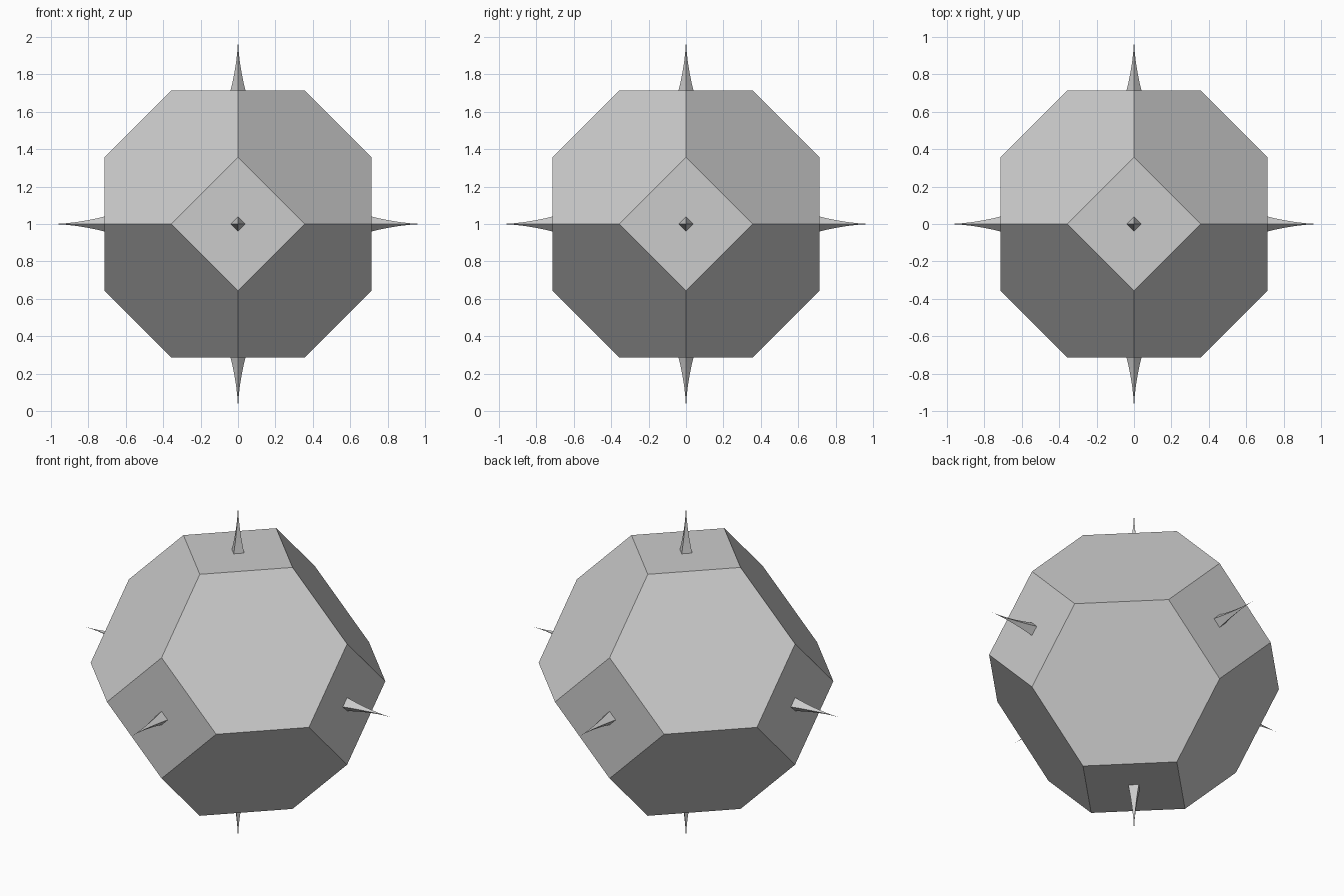
import bpy, bmesh
from itertools import permutations, product
from math import radians
from mathutils import Vector

if "Cube" in bpy.data.objects:
    bpy.data.objects.remove(bpy.data.objects["Cube"])

CENTRE = Vector((0, 0, 1))
UNIT = 0.3565          # truncated octahedron: permutations of (0, 1, 2) * UNIT
FACE = 2 * UNIT        # distance of the square faces from the centre


def finish(bm, name):
    bmesh.ops.recalc_face_normals(bm, faces=bm.faces)
    mesh = bpy.data.meshes.new(name)
    bm.to_mesh(mesh)
    bm.free()
    obj = bpy.data.objects.new(name, mesh)
    obj.location = CENTRE
    bpy.context.collection.objects.link(obj)
    return obj


# Body: hull of the 24 corners, merged to 8 hexagons and 6 squares
bm = bmesh.new()
corners = {(a * p[0], b * p[1], c * p[2])
           for p in permutations((0, 1, 2))
           for a, b, c in product((-1, 1), repeat=3)}
for c in sorted(corners):
    bm.verts.new(Vector(c) * UNIT)
bmesh.ops.convex_hull(bm, input=bm.verts)
bmesh.ops.dissolve_limit(bm, angle_limit=radians(2), verts=bm.verts, edges=bm.edges)
finish(bm, "body")


# Spikes: four-sided concave needles centred on the square faces
def spike(name, direction):
    bm = bmesh.new()
    rot = Vector((0, 0, 1)).rotation_difference(Vector(direction))
    dirs = [Vector((1, 0, 0)), Vector((0, 1, 0)), Vector((-1, 0, 0)), Vector((0, -1, 0))]
    steps, rings = 10, []
    for i in range(steps):
        h = FACE + (1 - FACE) * i / steps
        r = 0.04 * ((1 - h) / (1 - FACE)) ** 1.8
        rings.append([bm.verts.new(rot @ (d * r + Vector((0, 0, h)))) for d in dirs])
    tip = bm.verts.new(rot @ Vector((0, 0, 1)))
    for i in range(4):
        j = (i + 1) % 4
        for lo, hi in zip(rings, rings[1:]):
            bm.faces.new((lo[i], lo[j], hi[j], hi[i]))
        bm.faces.new((rings[-1][i], rings[-1][j], tip))
    finish(bm, name)


for name, d in {"right": (1, 0, 0), "left": (-1, 0, 0), "back": (0, 1, 0),
                "front": (0, -1, 0), "top": (0, 0, 1), "bottom": (0, 0, -1)}.items():
    spike("spike_" + name, d)
